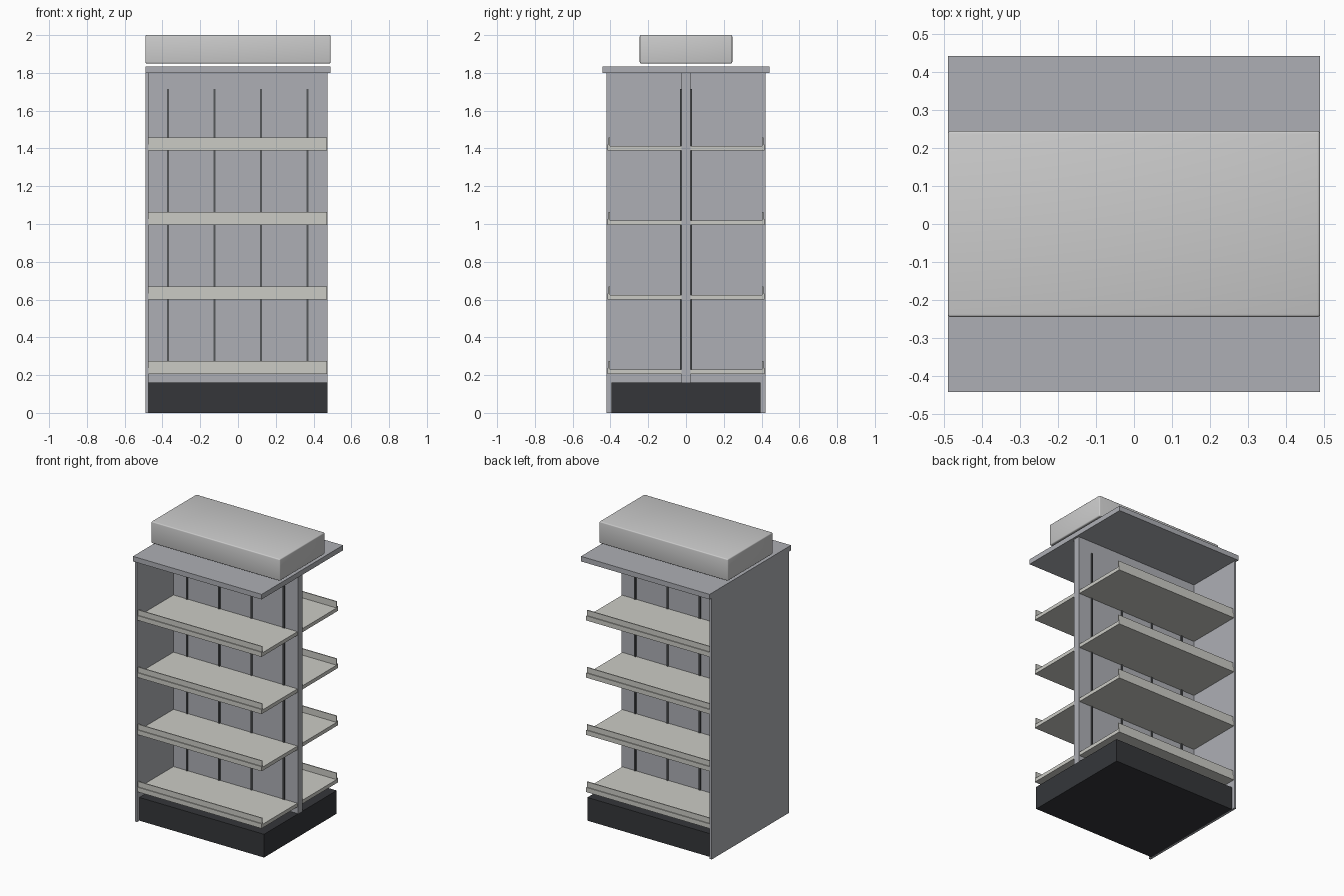
import bpy

if "Cube" in bpy.data.objects:
    bpy.data.objects.remove(bpy.data.objects["Cube"])


def material(name, rgb):
    m = bpy.data.materials.new(name)
    m.diffuse_color = (*rgb, 1)
    m.use_nodes = True
    m.node_tree.nodes["Principled BSDF"].inputs["Base Color"].default_value = m.diffuse_color
    return m


DARK = material("charcoal", (0.035, 0.037, 0.042))
SLOT = material("slot_grey", (0.09, 0.095, 0.10))
PANEL = material("panel_grey", (0.42, 0.43, 0.46))
CREAM = material("shelf_cream", (0.60, 0.60, 0.56))


def box(name, x, y, z, mat=None):
    """Box from (min, max) ranges."""
    mid = [(r[0] + r[1]) / 2 for r in (x, y, z)]
    bpy.ops.mesh.primitive_cube_add(size=1, location=mid)
    ob = bpy.context.object
    ob.name = name
    ob.scale = [abs(r[1] - r[0]) for r in (x, y, z)]
    bpy.ops.object.transform_apply(location=False, rotation=False, scale=True)
    if mat:
        ob.data.materials.append(mat)
    return ob


def extrude_x(name, profile, x0, x1, mat):
    """Extrude a closed (y, z) profile along x."""
    n = len(profile)
    verts = [(x, y, z) for x in (x0, x1) for y, z in profile]
    faces = [list(range(n)), list(range(2 * n - 1, n - 1, -1))]
    faces += [[i, i + n, (i + 1) % n + n, (i + 1) % n] for i in range(n)]
    me = bpy.data.meshes.new(name)
    me.from_pydata(verts, [], faces)
    ob = bpy.data.objects.new(name, me)
    bpy.context.collection.objects.link(ob)
    me.materials.append(mat)
    # consistent outward normals for either side
    bpy.context.view_layer.objects.active = ob
    bpy.ops.object.select_all(action='DESELECT')
    ob.select_set(True)
    bpy.ops.object.mode_set(mode='EDIT')
    bpy.ops.mesh.select_all(action='SELECT')
    bpy.ops.mesh.normals_make_consistent(inside=False)
    bpy.ops.object.mode_set(mode='OBJECT')
    return ob


# Main carcass
box("plinth", (-0.475, 0.475), (-0.395, 0.395), (0, 0.16), DARK)
box("side_panel", (-0.49, -0.475), (-0.42, 0.42), (0, 1.80), PANEL)
box("centre_panel", (-0.475, 0.475), (-0.024, 0.024), (0.16, 1.80), PANEL)
box("canopy", (-0.49, 0.49), (-0.443, 0.443), (1.80, 1.835), PANEL)

# Header box with softened edges
header = box("header_box", (-0.49, 0.49), (-0.245, 0.245), (1.85, 2.0))
bevel = header.modifiers.new("soft_edges", 'BEVEL')
bevel.width = 0.007
bevel.segments = 3
bpy.ops.object.shade_smooth()

# Slotted uprights and lipped shelves on both faces
for side, s in (("front", -1), ("back", 1)):
    for i in range(4):
        x = -0.37 + i * 0.246
        box(f"{side}_upright_{i + 1}", (x - 0.006, x + 0.006),
            (s * 0.02, s * 0.031), (0.23, 1.715), SLOT)
    for i in range(4):
        z = 0.206 + i * 0.394
        profile = [(0.024, z), (0.415, z), (0.415, z + 0.032), (0.409, z + 0.032),
                   (0.409, z + 0.069), (0.402, z + 0.069), (0.402, z + 0.025),
                   (0.024, z + 0.025)]
        extrude_x(f"{side}_shelf_{i + 1}", [(s * y, h) for y, h in profile],
                  -0.475, 0.47, CREAM)
